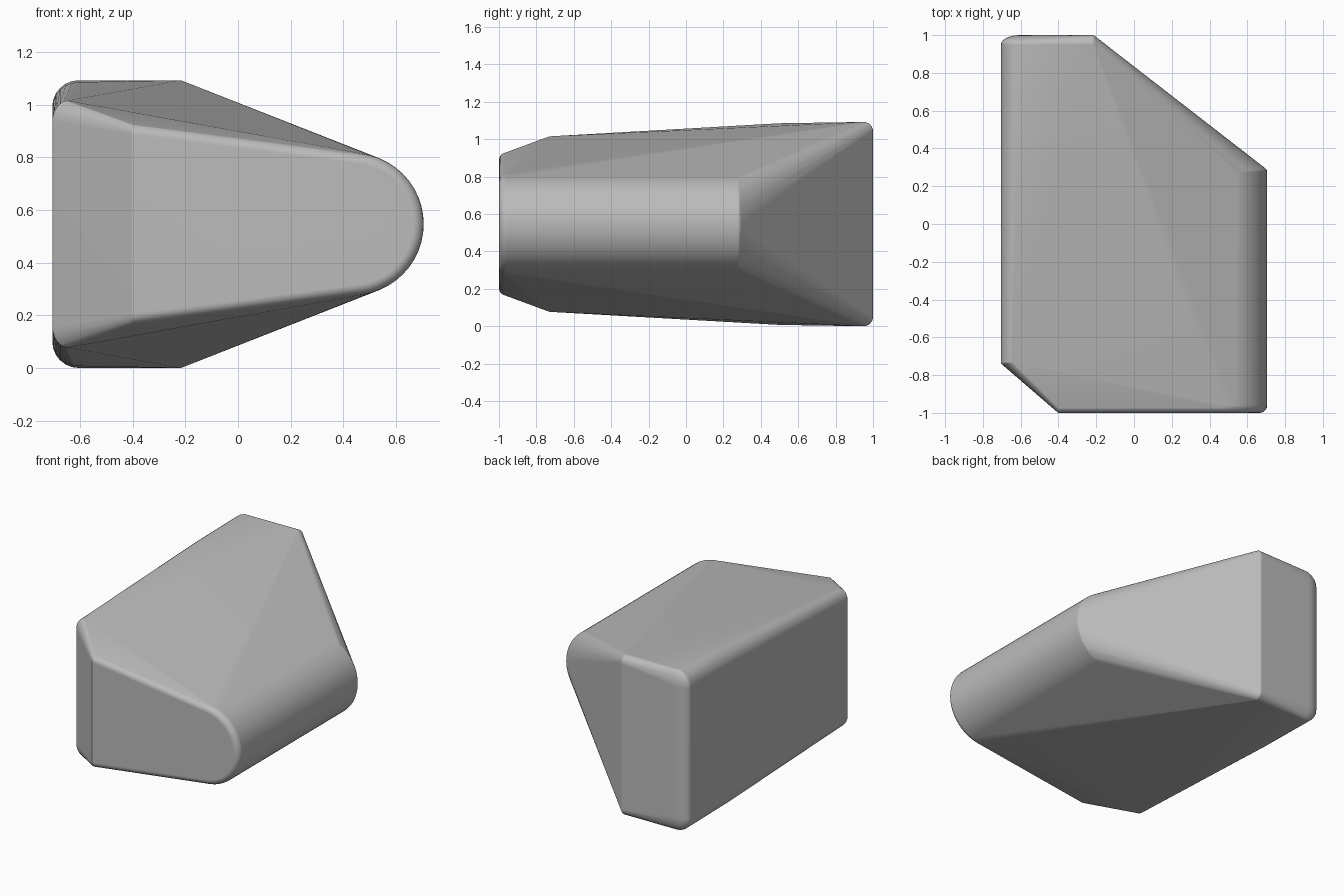
import bpy
import bmesh
from math import sin, cos, pi, radians

MID = 0.546  # height of the horizontal mirror plane

old = bpy.data.objects.get("Cube")
if old:
    bpy.data.objects.remove(old)

grey = bpy.data.materials.new("plain grey")
grey.use_nodes = True
colour = (0.5, 0.5, 0.5, 1)
grey.diffuse_color = colour
grey.node_tree.nodes["Principled BSDF"].inputs["Base Color"].default_value = colour

bm = bmesh.new()


def rounded_corner(center, radii, steps=6):
    """Upper half of an ellipsoid, mirrored to the underside."""
    for i in range(steps + 1):
        lat = pi / 2 * i / steps
        count = 4 * steps if i < steps else 1
        for j in range(count):
            lon = 2 * pi * j / count
            x = center[0] + radii[0] * cos(lat) * cos(lon)
            y = center[1] + radii[1] * cos(lat) * sin(lon)
            z = center[2] + radii[2] * sin(lat) - MID
            for side in (1, -1):
                bm.verts.new((x, y, MID + side * z))


def ring(y, radius, x=0.435, count=48):
    """Cross-section of the rounded nose along the left side."""
    for j in range(count):
        a = 2 * pi * j / count
        bm.verts.new((x + radius * cos(a), y, MID + radius * sin(a)))


# Corners of the slab: front chamfer, flat side and back
rounded_corner((-0.40, -0.97, 0.885), (0.01, 0.03, 0.04))
rounded_corner((-0.645, -0.73, 0.935), (0.06, 0.03, 0.08))
rounded_corner((-0.605, 0.50, 0.985), (0.10, 0.05, 0.10))
rounded_corner((-0.605, 0.95, 0.992), (0.10, 0.05, 0.10))
rounded_corner((-0.22, 0.95, 1.042), (0.03, 0.05, 0.05))

# Rounded nose with softened ends
for i in range(6):
    a = pi / 2 * i / 5
    ring(-0.96 - 0.04 * sin(a), 0.23 + 0.04 * cos(a))
    ring(0.275 + 0.025 * sin(a), 0.245 + 0.025 * cos(a))

# Wrap everything in one skin
hull = bmesh.ops.convex_hull(bm, input=bm.verts[:])
spare = set(hull["geom_interior"]) | set(hull["geom_unused"])
bmesh.ops.delete(bm, geom=[v for v in spare if isinstance(v, bmesh.types.BMVert)], context="VERTS")
bmesh.ops.delete(bm, geom=[v for v in bm.verts if not v.link_faces], context="VERTS")
bmesh.ops.dissolve_limit(bm, angle_limit=radians(0.5), verts=bm.verts[:], edges=bm.edges[:])
bmesh.ops.recalc_face_normals(bm, faces=bm.faces[:])

mesh = bpy.data.meshes.new("rounded_block")
bm.to_mesh(mesh)
bm.free()
mesh.materials.append(grey)
block = bpy.data.objects.new("rounded_block", mesh)
bpy.context.collection.objects.link(block)

# Soft rounded edges, flat main faces
bpy.ops.object.select_all(action="DESELECT")
block.select_set(True)
bpy.context.view_layer.objects.active = block
bpy.ops.object.shade_smooth_by_angle(angle=radians(30))
weighted = block.modifiers.new("flat_faces", "WEIGHTED_NORMAL")
weighted.keep_sharp = True
